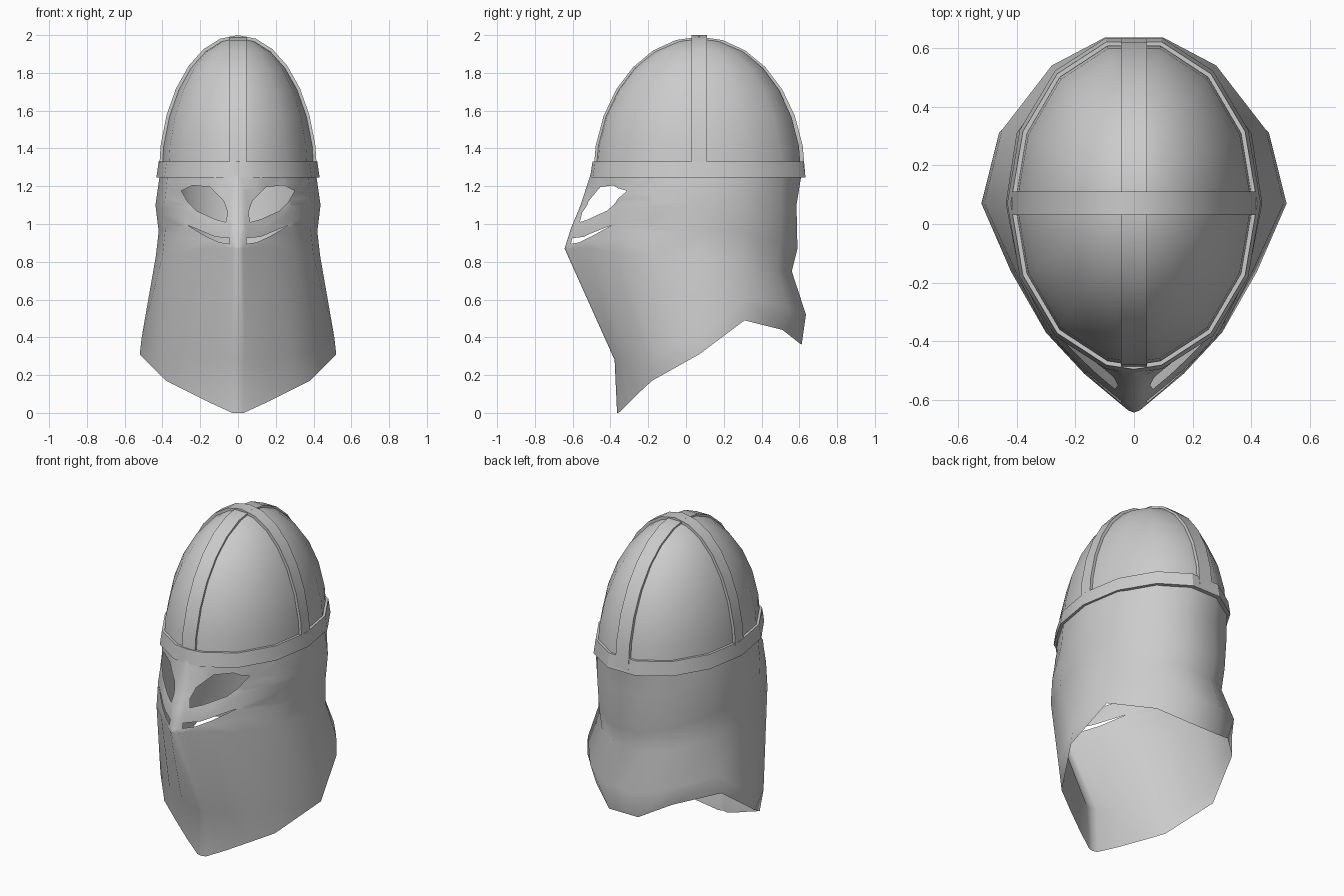
import bpy, bmesh
from math import sin, cos, pi, radians
from mathutils import Vector
from mathutils.geometry import intersect_point_tri_2d, tessellate_polygon

if "Cube" in bpy.data.objects:
    bpy.data.objects.remove(bpy.data.objects["Cube"])

CY, BASE = 0.07, 1.25          # dome centre in y, dome base height
STEP = pi / 7                  # 14-sided cross-section


def finish(bm, name, angle=35, mirror=False):
    bmesh.ops.recalc_face_normals(bm, faces=bm.faces)
    me = bpy.data.meshes.new(name)
    bm.to_mesh(me)
    bm.free()
    ob = bpy.data.objects.new(name, me)
    bpy.context.collection.objects.link(ob)
    bpy.ops.object.select_all(action='DESELECT')
    ob.select_set(True)
    bpy.context.view_layer.objects.active = ob
    bpy.ops.object.shade_smooth_by_angle(angle=radians(angle))
    if mirror:
        m = ob.modifiers.new("mirror", 'MIRROR')
        m.use_clip = True
        m.merge_threshold = 0.0005
    return ob


def loft(rings, closed_ring=True, closed_path=False):
    """Skin a list of equally long point rings."""
    bm = bmesh.new()
    vs = [[bm.verts.new(p) for p in r] for r in rings]
    n = len(vs[0])
    for i in range(len(vs) if closed_path else len(vs) - 1):
        a, b = vs[i], vs[(i + 1) % len(vs)]
        for j in range(n if closed_ring else n - 1):
            k = (j + 1) % n
            bm.faces.new((a[j], a[k], b[k], b[j]))
    return bm, vs


def oval(rx, ry, z):
    """14-sided oval with an extra point at the front centre."""
    angles = [0] + [STEP * (k + 0.5) for k in range(14)]
    return [(rx * sin(a), CY - ry * cos(a), z) for a in angles]


# Skull dome
H = 0.735
rings = [oval(0.41 * cos(STEP / 2 * k), 0.555 * cos(STEP / 2 * k), BASE + H * sin(STEP / 2 * k))
         for k in range(7)]
bm, vs = loft(rings)
top = bm.verts.new((0, CY, BASE + H))
for j in range(15):
    bm.faces.new((vs[-1][j], vs[-1][(j + 1) % 15], top))
finish(bm, "skull_dome", 40)

# Brow band
bm, _ = loft([oval(0.432, 0.578, 1.245), oval(0.42, 0.565, 1.33),
              oval(0.405, 0.55, 1.33), oval(0.405, 0.55, 1.245)], closed_path=True)
finish(bm, "brow_band", 30)


# Crossing straps over the dome
def strap(name, radius, height, half, across):
    rings = []
    for k in range(15):
        a = pi * k / 14
        pts = []
        for t, w in ((0, -half), (0, half), (-0.025, half), (-0.025, -half)):
            u, z = (radius + t) * cos(a), BASE + (height + t) * sin(a)
            pts.append((u, CY + w, z) if across else (w, CY + u, z))
        rings.append(pts)
    bm, vs = loft(rings)
    bm.faces.new(vs[0])
    bm.faces.new(vs[-1])
    finish(bm, name, 30)


strap("side_strap", 0.42, 0.75, 0.04, True)
strap("centre_strap", 0.562, 0.742, 0.045, False)

# Face and neck guard: rows of points from nose to nape, half then mirrored
top_row = [(0.41 * sin(radians(a)), CY - 0.56 * cos(radians(a)), 1.29)
           for a in (4, 17, 38.6, 64.3, 90, 115.7, 141.4, 167.1)]
eye_row = [(.03, -.55, 1.1), (.13, -.48, 1.1), (.28, -.36, 1.1), (.39, -.17, 1.1),
           (.437, .07, 1.1), (.40, .31, 1.1), (.26, .50, 1.1), (.1, .585, 1.1)]
cheek_row = [(.03, -.60, .98), (.16, -.50, .99), (.29, -.37, 1.0), (.385, -.17, .97),
             (.42, .07, .96), (.385, .31, .95), (.25, .495, .9), (.1, .59, .87)]
nose_row = [(.02, -.635, .87), (.17, -.51, .87), (.30, -.37, .85), (.40, -.17, .83),
            (.435, .07, .83), (.39, .30, .8), (.24, .48, .76), (.1, .56, .75)]
jaw_row = [(.035, -.37, .28), (.15, -.335, .29), (.28, -.27, .30), (.42, -.16, .32),
           (.51, .07, .40), (.45, .32, .60), (.28, .54, .56), (.1, .635, .52)]
hem_row = [(.03, -.357, 0), (.14, -.305, .05), (.26, -.245, .11), (.38, -.18, .17),
           (.52, .07, .31), (.46, .31, .49), (.26, .51, .44), (.1, .612, .36)]
rows = []
for r in (top_row, eye_row, cheek_row, nose_row, jaw_row, hem_row):
    f, b = r[0], r[-1]
    rows.append([(0, f[1] - 0.008, f[2])] + r + [(0, b[1], b[2])])
bm, _ = loft(rows, closed_ring=False)

# Eye opening and breathing slit, cut straight through along y
eye = [(.30, 1.175), (.24, 1.205), (.15, 1.195), (.075, 1.12), (.055, 1.06),
       (.065, 1.01), (.12, 1.025), (.22, 1.07), (.265, 1.115)]
slit = [(.045, .925), (.12, .932), (.27, .995), (.17, .935), (.1, .903), (.045, .895)]


def inside(p, poly):
    pts = [Vector((x, z, 0)) for x, z in poly]
    return any(intersect_point_tri_2d(p, *[pts[i].to_2d() for i in t])
               for t in tessellate_polygon([pts]))


def front_faces(lo, hi):
    return [f for f in bm.faces if f.calc_center_median().y < -0.1
            and min(v.co.z for v in f.verts) < hi and max(v.co.z for v in f.verts) > lo]


for poly in (eye, slit):
    lo, hi = min(p[1] for p in poly), max(p[1] for p in poly)
    for (x0, z0), (x1, z1) in zip(poly, poly[1:] + poly[:1]):
        faces = front_faces(lo, hi)
        geom = list({e for f in faces for e in f.edges} | {v for f in faces for v in f.verts})
        bmesh.ops.bisect_plane(bm, geom=geom + faces, dist=1e-5, plane_co=(x0, 0, z0),
                               plane_no=Vector((z1 - z0, 0, x0 - x1)).normalized())
    gone = []
    for f in front_faces(lo, hi):
        c = f.calc_center_median()
        if inside(Vector((c.x, c.z)), poly):
            gone.append(f)
    bmesh.ops.delete(bm, geom=gone, context='FACES')
finish(bm, "face_and_neck_guard", 40, mirror=True)
